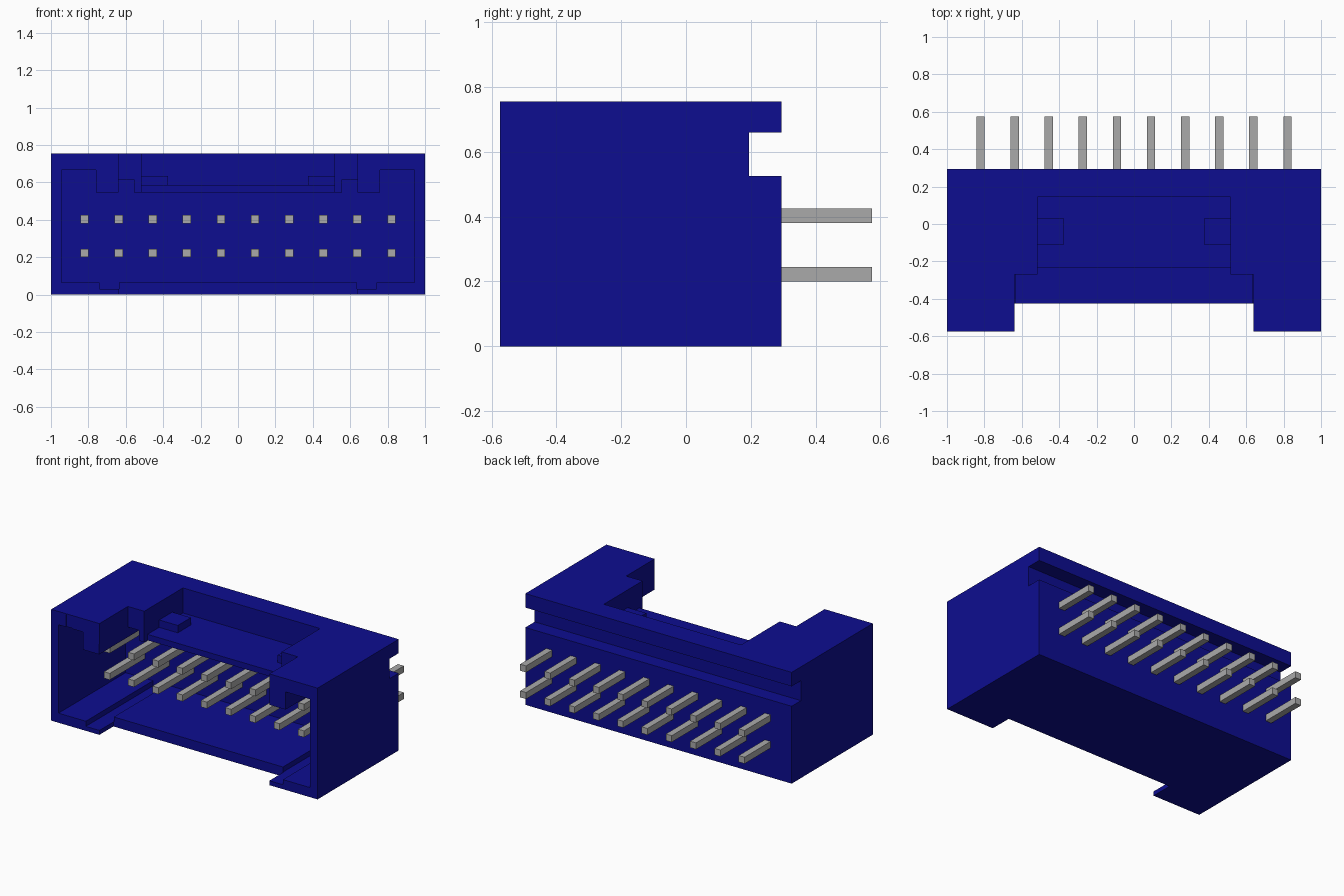
import bpy
import bmesh

cube = bpy.data.objects.get("Cube")
if cube:
    bpy.data.objects.remove(cube, do_unlink=True)


def material(name, rgb):
    mat = bpy.data.materials.new(name)
    mat.use_nodes = True
    mat.diffuse_color = (*rgb, 1)
    mat.node_tree.nodes["Principled BSDF"].inputs["Base Color"].default_value = (*rgb, 1)
    return mat


blue = material("deep_blue_plastic", (0.004, 0.004, 0.28))
grey = material("grey_metal", (0.4, 0.4, 0.4))


def prism(name, profile, y0, y1, mat=blue):
    """Extrude an x-z outline along y."""
    bm = bmesh.new()
    face = bm.faces.new([bm.verts.new((x, y0, z)) for x, z in profile])
    ext = bmesh.ops.extrude_face_region(bm, geom=[face])
    moved = [v for v in ext["geom"] if isinstance(v, bmesh.types.BMVert)]
    bmesh.ops.translate(bm, verts=moved, vec=(0, y1 - y0, 0))
    bmesh.ops.recalc_face_normals(bm, faces=bm.faces)
    mesh = bpy.data.meshes.new(name)
    bm.to_mesh(mesh)
    bm.free()
    mesh.materials.append(mat)
    obj = bpy.data.objects.new(name, mesh)
    bpy.context.collection.objects.link(obj)
    return obj


def box(name, x0, x1, y0, y1, z0, z1, mat=blue):
    return prism(name, [(x0, z0), (x1, z0), (x1, z1), (x0, z1)], y0, y1, mat)


def cut(target, cutter):
    mod = target.modifiers.new("cut", "BOOLEAN")
    mod.operation = "DIFFERENCE"
    mod.solver = "EXACT"
    mod.object = cutter
    cutter.hide_render = True
    bpy.context.view_layer.objects.active = target
    bpy.ops.object.modifier_apply(modifier=mod.name)
    bpy.data.objects.remove(cutter, do_unlink=True)


FRONT, BACK, TOP, WALL = -0.575, 0.295, 0.755, 0.145
housing = box("housing", -1, 1, FRONT, BACK, 0, TOP)

# Stepped socket cavity with grooves in the floor and ribs under the roof
half = [(0.635, 0.065), (0.635, 0.03), (0.74, 0.03), (0.74, 0.065),
        (0.945, 0.065), (0.945, 0.665), (0.76, 0.665), (0.76, 0.545),
        (0.64, 0.545), (0.64, 0.615), (0.555, 0.615), (0.555, 0.545)]
cavity = half + [(-x, z) for x, z in reversed(half)]
cut(housing, prism("cavity_cutter", cavity, -0.8, WALL))

# Front mouth, roof opening, latch pocket, ledge gap, rear slot, corner mark
for name, dims in {
    "mouth_cutter": (-0.638, 0.638, -0.8, -0.425, -0.2, 1),
    "roof_cutter": (-0.638, 0.638, -0.8, -0.27, 0.5, 1),
    "pocket_cutter": (-0.515, 0.515, -0.4, WALL, 0.585, 1),
    "gap_cutter": (-0.515, 0.515, -0.4, -0.235, 0.5, 1),
    "slot_cutter": (-1.2, 1.2, 0.195, 0.5, 0.525, 0.66),
    "mark_cutter": (-0.89, -0.84, -0.8, FRONT + 0.006, 0.6, 0.75),
}.items():
    cut(housing, box(name, *dims))

# Latch stops at both ends of the pocket
for side, x0, x1 in (("right", -0.53, -0.375), ("left", 0.375, 0.53)):
    box(side + "_latch_stop", x0, x1, -0.11, 0.03, 0.57, 0.635)

# Two rows of square contact pins
R = 0.022
for row, z in (("lower", 0.222), ("upper", 0.403)):
    for i in range(10):
        x = (i - 4.5) * 0.1823
        box(f"{row}_pin_{i + 1}", x - R, x + R, -0.235, 0.575, z - R, z + R, grey)
